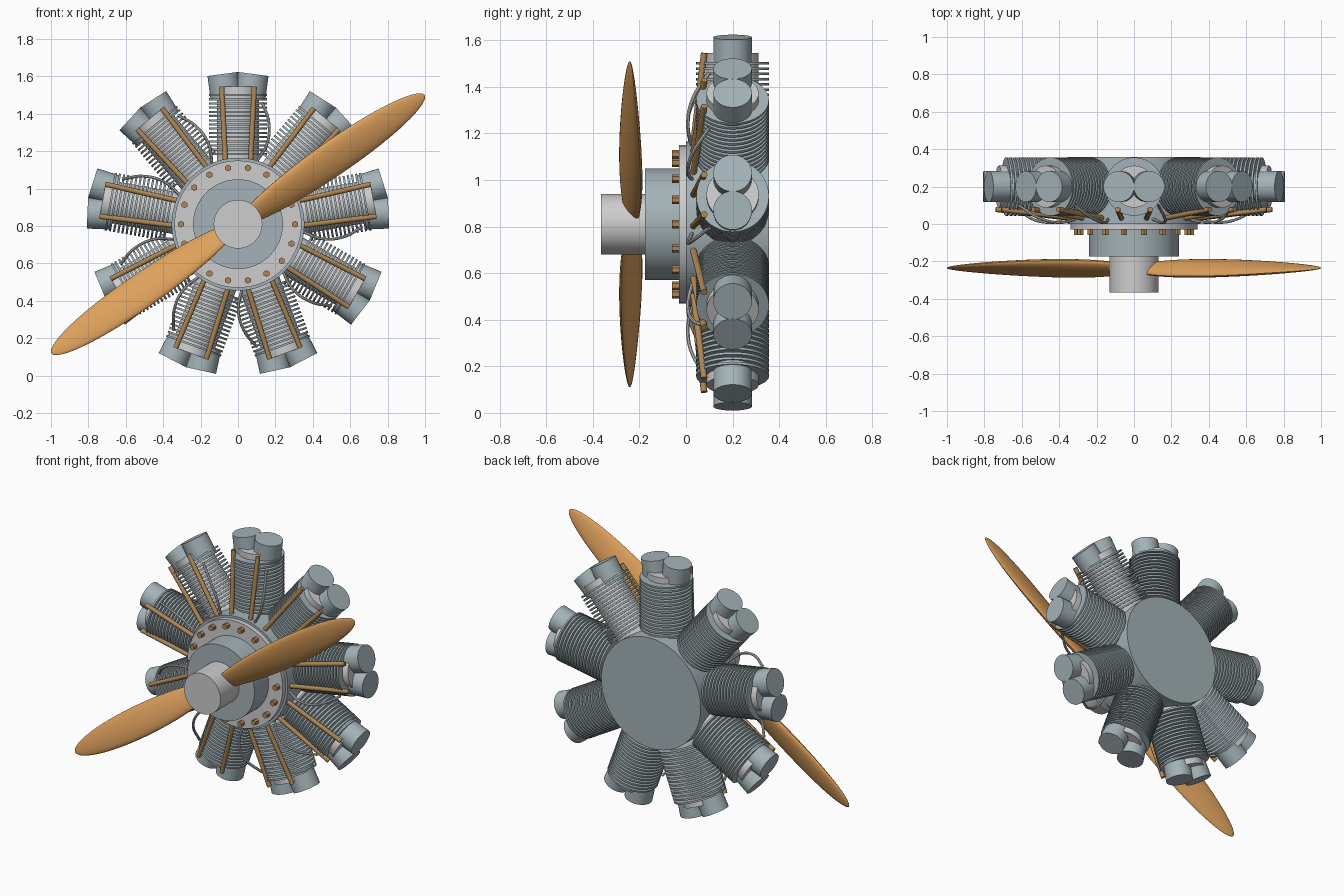
import bpy, bmesh, math
from mathutils import Vector, Matrix

if "Cube" in bpy.data.objects:
    bpy.data.objects.remove(bpy.data.objects["Cube"])

AXIS_Z = 0.81      # height of the crankshaft
CYL_Y = 0.20       # depth of the cylinder row
COUNT = 9


def material(name, rgb):
    m = bpy.data.materials.new(name)
    m.use_nodes = True
    m.diffuse_color = (*rgb, 1)
    bsdf = next(n for n in m.node_tree.nodes if n.type == 'BSDF_PRINCIPLED')
    bsdf.inputs["Base Color"].default_value = (*rgb, 1)
    bsdf.inputs["Roughness"].default_value = 0.6
    return m


STEEL = material("blue grey steel", (0.37, 0.45, 0.48))
SILVER = material("light silver", (0.62, 0.61, 0.61))
BRONZE = material("bronze", (0.42, 0.24, 0.09))
WOOD = material("varnished wood", (0.74, 0.36, 0.11))


def rod(bm, p, q, radius, sides=40):
    """Capped cylinder between two points."""
    p, q = Vector(p), Vector(q)
    d = q - p
    mat = Matrix.Translation((p + q) / 2) @ d.to_track_quat('Z', 'Y').to_matrix().to_4x4()
    bmesh.ops.create_cone(bm, cap_ends=True, segments=sides, radius1=radius,
                          radius2=radius, depth=d.length, matrix=mat)


def finish(mesh, mat):
    mesh.materials.clear()
    mesh.materials.append(mat)
    mesh.shade_smooth()
    mesh.set_sharp_from_angle(angle=math.radians(35))
    return mesh


def rods_mesh(name, mat, items):
    bm = bmesh.new()
    for item in items:
        rod(bm, *item)
    mesh = bpy.data.meshes.new(name)
    bm.to_mesh(mesh)
    bm.free()
    return finish(mesh, mat)


def place(name, mesh, angle=0.0):
    """Put a part on the crankshaft axis, turned clockwise from the top."""
    ob = bpy.data.objects.new(name, mesh)
    ob.location = (0, 0, AXIS_Z)
    ob.rotation_euler = (0, angle, 0)
    bpy.context.collection.objects.link(ob)
    return ob


def disc(name, mat, radius, y0, y1):
    place(name, rods_mesh(name, mat, [((0, y0, 0), (0, y1, 0), radius, 72)]))


# Central body, front to back
disc("propeller_shaft", SILVER, 0.13, -0.365, -0.17)
disc("gear_housing", STEEL, 0.24, -0.175, -0.02)
disc("front_flange", SILVER, 0.34, -0.03, 0.005)
disc("crankcase", STEEL, 0.355, 0.0, 0.357)

# Flange bolts
bolts = []
for i in range(18):
    a = math.radians(10 + 20 * i)
    x, z = 0.305 * math.sin(a), 0.305 * math.cos(a)
    bolts.append(((x, -0.06, z), (x, -0.02, z), 0.018, 6))
place("flange_bolts", rods_mesh("flange_bolts", BRONZE, bolts))

# Cylinder parts, modelled once pointing up
barrel = rods_mesh("barrel", SILVER, [((0, CYL_Y, 0.28), (0, CYL_Y, 0.735), 0.112)])
fins = rods_mesh("cooling_fins", STEEL, [
    ((0, CYL_Y, z), (0, CYL_Y, z + 0.011), 0.156, 48)
    for z in (0.37 + 0.0225 * i for i in range(15))])
heads = rods_mesh("valve_heads", STEEL, [
    ((s * 0.064, CYL_Y, 0.675), (s * 0.081, CYL_Y, 0.803), 0.083) for s in (-1, 1)])
pushrods = rods_mesh("pushrods", BRONZE, [
    ((s * 0.066, 0.028, 0.31), (s * 0.087, 0.078, 0.735), 0.014, 16) for s in (-1, 1)])


def wire_mesh(points, radius):
    """Smooth bent tube through the points."""
    cu = bpy.data.curves.new("wire_path", 'CURVE')
    cu.dimensions = '3D'
    cu.bevel_depth = radius
    cu.bevel_resolution = 2
    cu.resolution_u = 8
    sp = cu.splines.new('BEZIER')
    sp.bezier_points.add(len(points) - 1)
    for bp, co in zip(sp.bezier_points, points):
        bp.co = co
        bp.handle_left_type = bp.handle_right_type = 'AUTO'
    ob = bpy.data.objects.new("wire_path", cu)
    bpy.context.collection.objects.link(ob)
    dg = bpy.context.evaluated_depsgraph_get()
    mesh = bpy.data.meshes.new_from_object(ob.evaluated_get(dg))
    bpy.data.objects.remove(ob)
    mesh.name = "ignition_wire"
    return finish(mesh, SILVER)


wire = wire_mesh([(0.09, 0.03, 0.32), (0.155, 0.008, 0.43),
                  (0.165, 0.03, 0.54), (0.13, 0.10, 0.65)], 0.008)

# Ring of cylinders
for i in range(COUNT):
    for mesh in (barrel, fins, heads, pushrods, wire):
        place(f"{mesh.name}_{i + 1}", mesh, math.tau * i / COUNT)


def blade_mesh(length=1.213, steps=28, sides=24):
    """Twisted leaf-shaped blade pointing up."""
    bm = bmesh.new()
    rings = []
    for i in range(steps + 1):
        t = 0.5 - 0.5 * math.cos(math.pi * (0.03 + 0.96 * i / steps))
        w = 2 * math.sqrt(t * (1 - t))
        chord, thick = 0.1 * w, (0.036 - 0.014 * t) * w
        twist = math.radians(34 - 22 * t)
        ring = []
        for k in range(sides):
            a = math.tau * k / sides
            u, v = chord * math.cos(a), thick * math.sin(a)
            ring.append(bm.verts.new((u * math.cos(twist) - v * math.sin(twist),
                                      u * math.sin(twist) + v * math.cos(twist) - 0.237,
                                      t * length)))
        rings.append(ring)
    for a, b in zip(rings, rings[1:]):
        for k in range(sides):
            n = (k + 1) % sides
            bm.faces.new((a[k], a[n], b[n], b[k]))
    bm.faces.new(rings[0][::-1])
    bm.faces.new(rings[-1])
    bmesh.ops.recalc_face_normals(bm, faces=bm.faces)
    mesh = bpy.data.meshes.new("propeller_blade")
    bm.to_mesh(mesh)
    bm.free()
    return finish(mesh, WOOD)


# Two opposite propeller blades
blade = blade_mesh()
lean = math.radians(55.3)
place("propeller_blade_left", blade, lean)
place("propeller_blade_right", blade, lean + math.pi)
